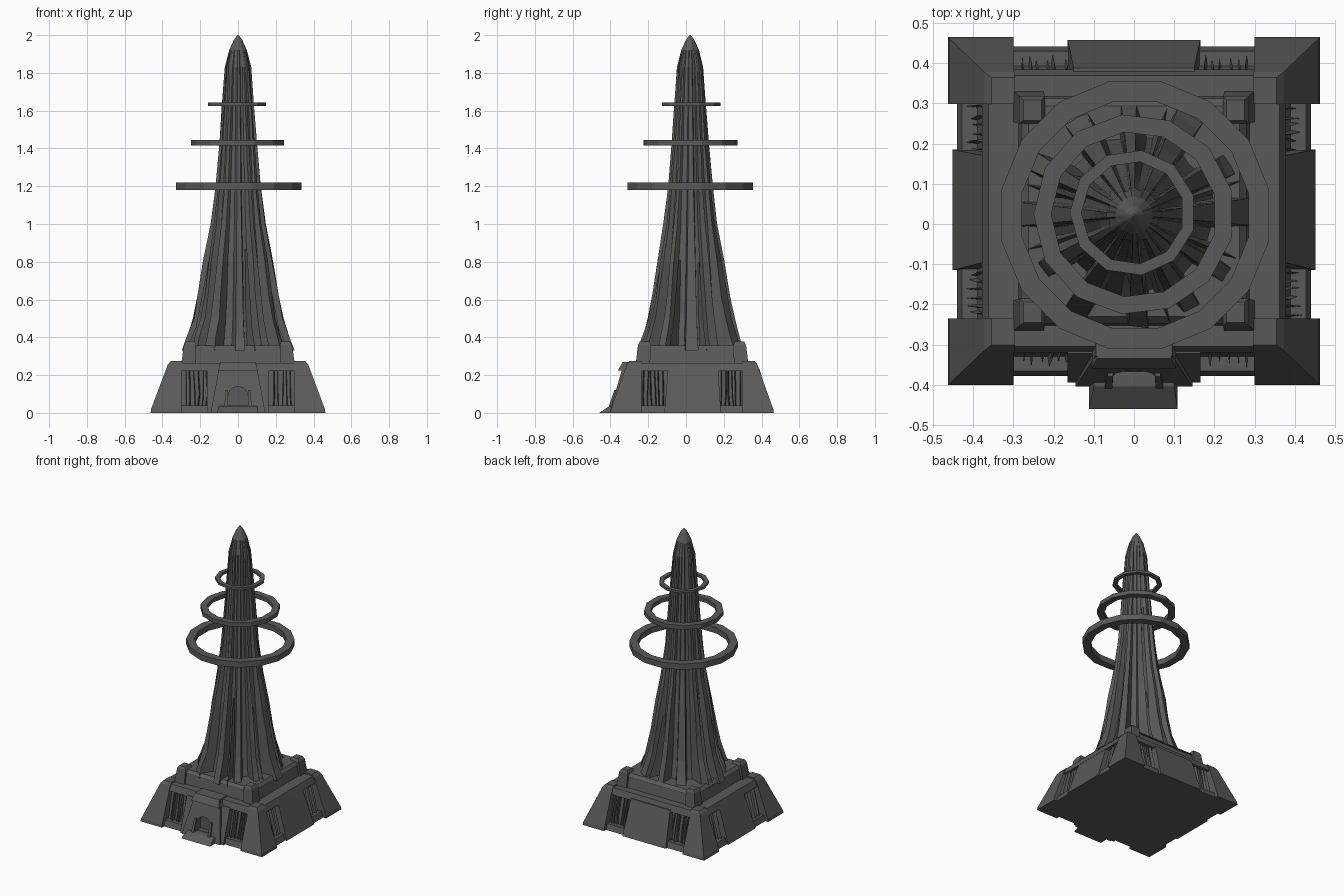
import bpy, bmesh, math, random
from mathutils import Vector

random.seed(4)
if "Cube" in bpy.data.objects:
    bpy.data.objects.remove(bpy.data.objects["Cube"])

stone = bpy.data.materials.new("dark_stone")
stone.use_nodes = True
COLOUR = (0.105, 0.102, 0.1, 1)
stone.diffuse_color = COLOUR
stone.node_tree.nodes["Principled BSDF"].inputs["Base Color"].default_value = COLOUR
CY = 0.032     # centre of the plinth in y
TY = 0.022     # centre of the spire in y


def finish(name, bm):
    bmesh.ops.recalc_face_normals(bm, faces=bm.faces)
    mesh = bpy.data.meshes.new(name)
    bm.to_mesh(mesh)
    bm.free()
    mesh.materials.append(stone)
    obj = bpy.data.objects.new(name, mesh)
    bpy.context.collection.objects.link(obj)
    return obj


def loft(name, loops):
    """Skin a stack of equal-length closed loops and cap both ends."""
    bm = bmesh.new()
    rows = [[bm.verts.new(p) for p in loop] for loop in loops]
    n = len(rows[0])
    for a, b in zip(rows, rows[1:]):
        for i in range(n):
            j = (i + 1) % n
            bm.faces.new((a[i], a[j], b[j], b[i]))
    bm.faces.new(rows[0])
    bm.faces.new(rows[-1])
    return finish(name, bm)


def rect(x0, x1, y0, y1, z):
    return [(x0, y0, z), (x1, y0, z), (x1, y1, z), (x0, y1, z)]


def block(name, low, z0, high, z1):
    return loft(name, [rect(*low, z0), rect(*high, z1)])


def centred(hx, hy):
    return (-hx, hx, CY - hy, CY + hy)


# Plinth: recessed core, sill and lintel bands
block("plinth_core", centred(0.4, 0.37), 0, centred(0.335, 0.315), 0.262)
block("plinth_sill", centred(0.44, 0.41), 0, centred(0.428, 0.398), 0.04)
block("plinth_lintel", centred(0.378, 0.352), 0.222, centred(0.362, 0.337), 0.265)

# Sloping corner buttresses
for sx, xn in ((1, "left"), (-1, "right")):
    for sy, yn in ((1, "back"), (-1, "front")):
        def corner(x0, x1, y0, y1, z):
            return rect(sx * x0, sx * x1, CY + sy * y0, CY + sy * y1, z)
        loft(f"{yn}_{xn}_buttress", [corner(0.3, 0.463, 0.267, 0.433, 0),
                                     corner(0.3, 0.46, 0.267, 0.43, 0.02),
                                     corner(0.298, 0.372, 0.267, 0.346, 0.255),
                                     corner(0.296, 0.355, 0.267, 0.333, 0.275)])
        # Small posts on the upper terrace corners
        loft(f"{yn}_{xn}_post", [corner(0.225, 0.3, 0.222, 0.298, 0.262),
                                 corner(0.222, 0.286, 0.218, 0.286, 0.36),
                                 corner(0.23, 0.275, 0.226, 0.277, 0.377)])

# Broad middle panels on the sides and back
for sx, xn in ((1, "left"), (-1, "right")):
    block(f"{xn}_panel", (sx * 0.3, sx * 0.452, -0.115, 0.185), 0,
          (sx * 0.3, sx * 0.372, -0.095, 0.17), 0.235)
block("back_panel", (-0.165, 0.165, 0.3, 0.458), 0, (-0.15, 0.15, 0.3, 0.388), 0.235)

# Front portal with an arched doorway cut into it
portal = block("front_portal", (-0.145, 0.145, -0.405, -0.2), 0,
               (-0.095, 0.095, -0.328, -0.2), 0.268)
arch = [(-0.052, -0.05), (0.052, -0.05)]
arch += [(0.052 * math.cos(a), 0.09 + 0.05 * math.sin(a))
         for a in (math.pi * k / 6 for k in range(7))]
cutter = loft("doorway_cutter", [[(x, y, z) for x, z in arch] for y in (-0.5, -0.335)])
cutter.hide_render = True
cutter.hide_viewport = True
cut = portal.modifiers.new("doorway", "BOOLEAN")
cut.object = cutter
cut.solver = "EXACT"
block("portal_lintel", (-0.105, 0.105, -0.36, -0.2), 0.225, (-0.092, 0.092, -0.335, -0.2), 0.27)
block("door_step", (-0.112, 0.108, -0.46, -0.34), 0, (-0.1, 0.1, -0.405, -0.34), 0.036)
for s, n in ((1, "left"), (-1, "right")):
    block(f"{n}_door_jamb", (s * 0.055, s * 0.075, -0.42, -0.36), 0,
          (s * 0.052, s * 0.066, -0.38, -0.345), 0.12)


# Rough upright bars in the window recesses
def window(name, side, centre, half):
    bm = bmesh.new()
    reach = 0.37 if side in ("front", "back") else 0.4
    for k in range(6):
        u = centre + half * (k - 2.5) / 2.7 + random.uniform(-0.004, 0.004)
        w = random.uniform(0.004, 0.008)
        bulge = random.uniform(0.005, 0.022)
        section = []
        for z, back in ((0.035, 0), (0.1, 0.016), (0.23, 0.048)):
            d = reach - back
            lean = random.uniform(-0.005, 0.005)
            section.append([bm.verts.new((u + lean + du, d + dd, z)) for du, dd in
                            ((-w, -0.03), (0, bulge), (w, -0.03))])
        for a, b in zip(section, section[1:]):
            for i in range(3):
                j = (i + 1) % 3
                bm.faces.new((a[i], a[j], b[j], b[i]))
    for v in bm.verts:
        u, d, z = v.co
        v.co = {"front": Vector((u, CY - d, z)), "back": Vector((u, CY + d, z)),
                "left": Vector((d, u, z)), "right": Vector((-d, u, z))}[side]
    finish(name, bm)


for s, n in ((1, "a"), (-1, "b")):
    window(f"front_window_bars_{n}", "front", s * 0.222, 0.06)
    window(f"back_window_bars_{n}", "back", s * 0.228, 0.06)
    window(f"left_window_bars_{n}", "left", CY + s * 0.205, 0.055)
    window(f"right_window_bars_{n}", "right", CY + s * 0.205, 0.055)

# Solid blocks between the front windows and the portal
for s, n in ((1, "left"), (-1, "right")):
    block(f"{n}_portal_pier", (s * 0.1, s * 0.165, -0.395, -0.2), 0,
          (s * 0.08, s * 0.165, -0.322, -0.2), 0.23)

# Upper terrace
block("terrace", centred(0.288, 0.286), 0.26, centred(0.272, 0.272), 0.338)
block("terrace_rim", centred(0.28, 0.28), 0.338, centred(0.262, 0.262), 0.358)

# Fluted rocky spire: star section of uneven flat-topped ribs
LEVELS = [(0.33, 0.285, 0.7), (0.4, 0.262, 0.7), (0.5, 0.23, 0.72), (0.62, 0.207, 0.74),
          (0.8, 0.18, 0.77), (1.0, 0.143, 0.82), (1.2, 0.118, 0.85), (1.42, 0.1, 0.87),
          (1.62, 0.085, 0.88), (1.83, 0.069, 0.92), (1.92, 0.047, 0.97), (1.975, 0.022, 1),
          (2.0, 0.003, 1)]
RIBS = 12
ribs = [(random.uniform(-0.05, 0.05), random.uniform(0.06, 0.13), random.uniform(0.93, 1.05))
        for _ in range(RIBS)]
loops = []
for z, r, groove in LEVELS:
    loop = []
    rough = 0.025 if z < 1.9 else 0
    for k, (shift, width, size) in enumerate(ribs):
        mid = math.tau * k / RIBS + shift
        scale = 1 + (size - 1) * max(0, 1.4 - z)
        for da, f in ((-width, 1), (width, 1), (width + 0.06, groove), (0.36 - shift, groove)):
            f *= scale * (1 + random.uniform(-rough, rough))
            loop.append((r * f * math.cos(mid + da), TY + r * f * math.sin(mid + da), z))
    loops.append(loop)
loft("spire", loops)

# Thin rock fins flaring out at the foot of the spire
for k in range(8):
    a = math.tau * (k + 0.5) / 8 + random.uniform(-0.12, 0.12)
    out = Vector((math.cos(a), math.sin(a), 0))
    side = Vector((-out.y, out.x, 0))
    top = random.uniform(0.65, 0.95)
    base = Vector((0, TY, 0))
    fin = []
    for z, r, w in ((0.33, 0.29, 0.028), (0.45, 0.235, 0.02), (top, 0.5 * (0.56 - 0.3 * top), 0.008)):
        p = base + Vector((0, 0, z))
        fin.append([p + out * 0.1 - side * w, p + out * r, p + out * 0.1 + side * w])
    loft(f"foot_fin_{k + 1}", fin)


# Floating rings around the spire
def ring(name, outer, inner, z0, z1, sides, x, y):
    bm = bmesh.new()
    rows = []
    for i in range(sides):
        a = math.tau * (i + 0.5) / sides
        rows.append([bm.verts.new((x + r * math.cos(a), y + r * math.sin(a), z))
                     for r, z in ((outer, z0), (outer, z1), (inner, z1), (inner, z0))])
    for i in range(sides):
        a, b = rows[i], rows[(i + 1) % sides]
        for j in range(4):
            k = (j + 1) % 4
            bm.faces.new((a[j], b[j], b[k], a[k]))
    finish(name, bm)


ring("lower_ring", 0.339, 0.287, 1.18, 1.22, 16, 0.003, 0.022)
ring("middle_ring", 0.25, 0.206, 1.416, 1.444, 13, 0, 0.024)
ring("upper_ring", 0.157, 0.128, 1.626, 1.642, 11, -0.003, 0.028)
